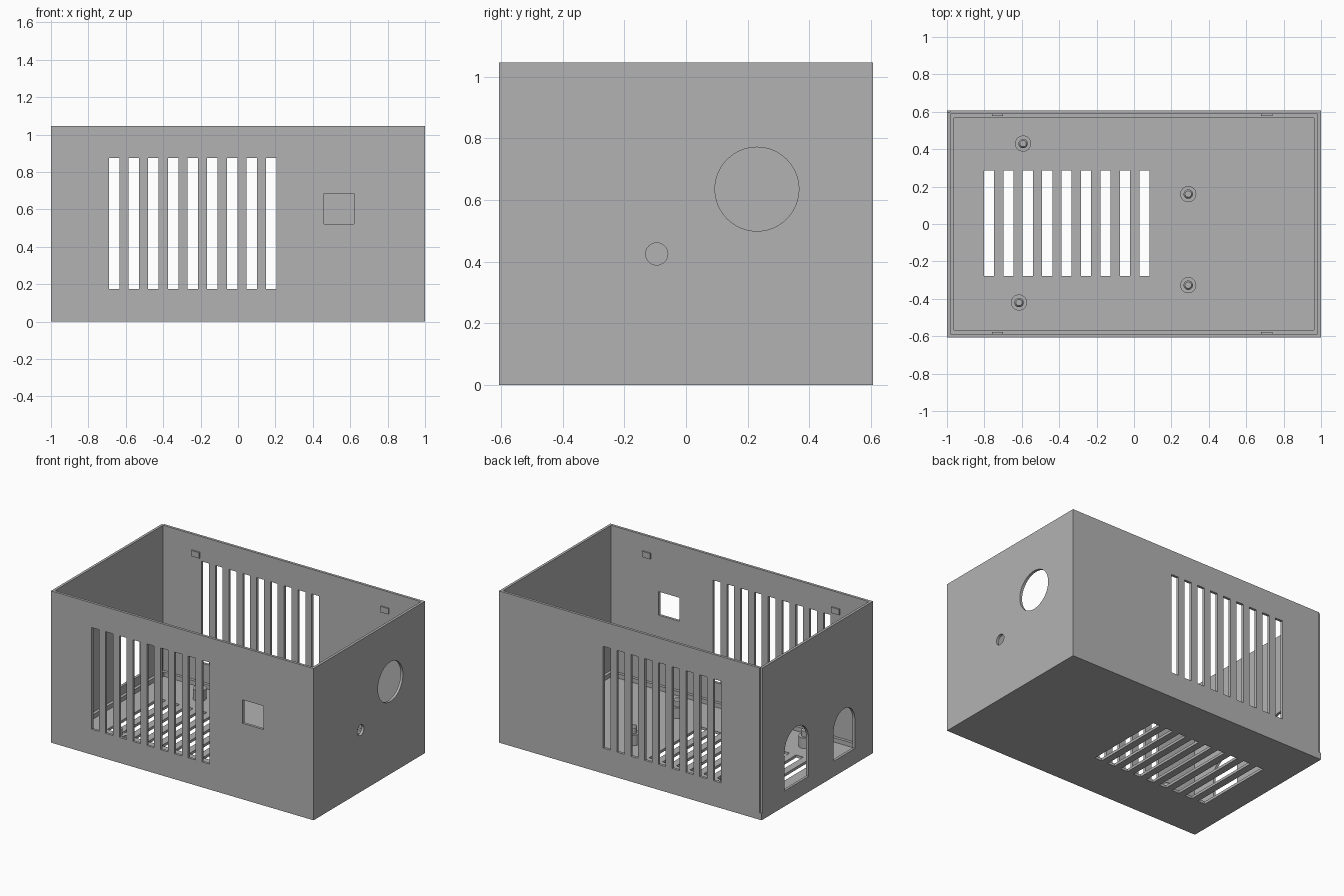
import bpy, bmesh, math
from mathutils import Matrix, Vector

if "Cube" in bpy.data.objects:
    bpy.data.objects.remove(bpy.data.objects["Cube"], do_unlink=True)

HX, HY, H = 1.0, 0.606, 1.045      # half length, half depth, height
WALL, LEDGE, LEDGE_Z = 0.018, 0.038, 0.048

grey = bpy.data.materials.new("plain grey")
grey.use_nodes = True
grey.diffuse_color = (0.45, 0.45, 0.45, 1)
grey.node_tree.nodes["Principled BSDF"].inputs["Base Color"].default_value = grey.diffuse_color


def add_box(bm, lo, hi):
    lo, hi = Vector(lo), Vector(hi)
    m = Matrix.Translation((lo + hi) / 2) @ Matrix.Diagonal((*(hi - lo), 1))
    bmesh.ops.create_cube(bm, size=1, matrix=m)


def add_prism(bm, outline, x0, x1):
    """Closed (y, z) outline extruded along x."""
    face = bm.faces.new([bm.verts.new((x0, y, z)) for y, z in outline])
    out = bmesh.ops.extrude_face_region(bm, geom=[face])
    moved = [v for v in out["geom"] if isinstance(v, bmesh.types.BMVert)]
    bmesh.ops.translate(bm, verts=moved, vec=(x1 - x0, 0, 0))


def arc(y, z, r, sweep, n):
    return [(y + r * math.cos(sweep * i / n), z + r * math.sin(sweep * i / n)) for i in range(n)]


def arch(y, half, bottom, top):
    return arc(y, top - half, half, math.pi, 24) + [
        (y - half, top - half), (y - half, bottom), (y + half, bottom)]


def finish(name, bm):
    bmesh.ops.recalc_face_normals(bm, faces=bm.faces)
    mesh = bpy.data.meshes.new(name)
    bm.to_mesh(mesh)
    bm.free()
    mesh.materials.append(grey)
    obj = bpy.data.objects.new(name, mesh)
    bpy.context.collection.objects.link(obj)
    return obj


def cut(obj, bm):
    cutter = finish("cutter", bm)
    cutter.hide_render = True
    mod = obj.modifiers.new("cut", "BOOLEAN")
    mod.operation, mod.solver, mod.object = "DIFFERENCE", "EXACT", cutter
    bpy.context.view_layer.update()
    graph = bpy.context.evaluated_depsgraph_get()
    mesh = bpy.data.meshes.new_from_object(obj.evaluated_get(graph))
    obj.modifiers.clear()
    obj.data = mesh
    bpy.data.objects.remove(cutter, do_unlink=True)


# Open case with a thicker ledge around the floor
bm = bmesh.new()
add_box(bm, (-HX, -HY, 0), (HX, HY, H))
case = finish("case", bm)
for inset, z in ((WALL, LEDGE_Z), (LEDGE, WALL)):
    bm = bmesh.new()
    add_box(bm, (inset - HX, inset - HY, z), (HX - inset, HY - inset, H + 0.1))
    cut(case, bm)

# Vents through the front and back walls
bm = bmesh.new()
for i in range(9):
    x = -0.662 + 0.105 * i
    add_box(bm, (x - 0.028, -1, 0.175), (x + 0.028, 1, 0.875))
cut(case, bm)

# Floor vents
bm = bmesh.new()
for i in range(9):
    x = -0.776 + 0.104 * i
    add_box(bm, (x - 0.027, -0.277, -0.1), (x + 0.027, 0.285, 0.1))
cut(case, bm)

# Front window, right-hand round holes, left-hand arches, corner groove
bm = bmesh.new()
add_box(bm, (0.46, -0.7, 0.523), (0.62, -0.5, 0.685))
add_prism(bm, arc(0.23, 0.635, 0.136, math.tau, 64), 0.9, 1.1)
add_prism(bm, arc(-0.095, 0.425, 0.036, math.tau, 32), 0.9, 1.1)
add_prism(bm, arch(0.225, 0.13, 0.107, 0.5), -1.1, -0.9)
add_prism(bm, arch(-0.293, 0.115, 0.107, 0.425), -1.1, -0.9)
add_box(bm, (-1.1, HY - 0.008, LEDGE_Z), (0.015 - HX, 0.7, H + 0.1))
cut(case, bm)

# Small lid catches inside the long walls
for side, label in ((-1, "front"), (1, "back")):
    bm = bmesh.new()
    for x in (-0.73, 0.71):
        wall_y = side * (HY - WALL)
        ys = sorted((wall_y + side * 0.005, wall_y - side * 0.01))
        add_box(bm, (x - 0.03, ys[0], 0.895), (x + 0.03, ys[1], 0.935))
    finish(label + "_lid_catches", bm)

# Standoffs with locating pins, turned from one profile
PROFILE = [(0.043, 0.01), (0.043, 0.09), (0.025, 0.09), (0.025, 0.13), (0.017, 0.14)]
for n, (x, y) in enumerate(((-0.593, 0.43), (-0.615, -0.42), (0.29, 0.16), (0.29, -0.327)), 1):
    bm = bmesh.new()
    rings = [[bm.verts.new((x + r * math.cos(math.tau * k / 32), y + r * math.sin(math.tau * k / 32), z))
              for k in range(32)] for r, z in PROFILE]
    for a, b in zip(rings, rings[1:]):
        for k in range(32):
            j = (k + 1) % 32
            bm.faces.new((a[k], a[j], b[j], b[k]))
    bm.faces.new(rings[0][::-1])
    bm.faces.new(rings[-1])
    post = finish(f"standoff_{n}", bm)
    bpy.ops.object.select_all(action="DESELECT")
    post.select_set(True)
    bpy.context.view_layer.objects.active = post
    bpy.ops.object.shade_smooth_by_angle(angle=math.radians(30))
